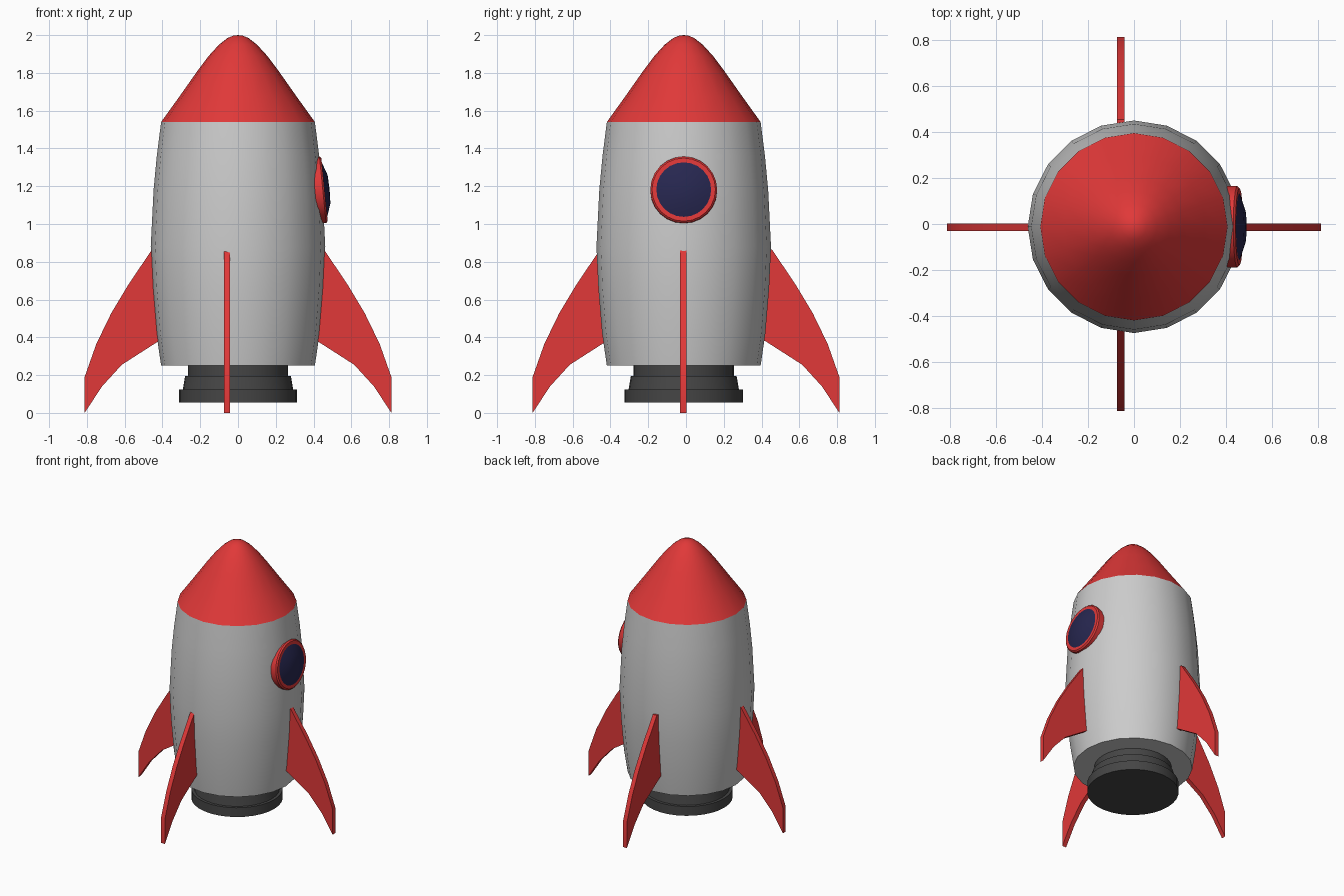
import bpy, bmesh
from math import cos, sin, pi, atan
from mathutils import Matrix

if "Cube" in bpy.data.objects:
    bpy.data.objects.remove(bpy.data.objects["Cube"])

CY = -0.012  # hull axis offset in y


def material(name, rgb):
    m = bpy.data.materials.new(name)
    m.diffuse_color = (*rgb, 1)
    m.use_nodes = True
    m.node_tree.nodes["Principled BSDF"].inputs["Base Color"].default_value = m.diffuse_color
    return m


RED = material("red", (0.75, 0.04, 0.04))
BLACK = material("charcoal", (0.06, 0.06, 0.06))
NAVY = material("navy", (0.02, 0.02, 0.08))


def finish(name, bm, mat=None, matrix=Matrix(), angle=30):
    bmesh.ops.remove_doubles(bm, verts=bm.verts, dist=1e-5)
    bmesh.ops.recalc_face_normals(bm, faces=bm.faces)
    me = bpy.data.meshes.new(name)
    bm.to_mesh(me)
    bm.free()
    ob = bpy.data.objects.new(name, me)
    bpy.context.collection.objects.link(ob)
    ob.matrix_world = matrix
    if mat:
        me.materials.append(mat)
    bpy.ops.object.select_all(action='DESELECT')
    ob.select_set(True)
    bpy.context.view_layer.objects.active = ob
    bpy.ops.object.shade_smooth_by_angle(angle=angle * pi / 180)
    return ob


def lathe(name, profile, n, mat=None, matrix=Matrix.Translation((0, CY, 0))):
    """Spin (radius, height) points about z."""
    bm = bmesh.new()
    rings = []
    for r, z in profile:
        if r == 0:
            rings.append([bm.verts.new((0, 0, z))] * n)
        else:
            rings.append([bm.verts.new((r * cos(2 * pi * i / n), r * sin(2 * pi * i / n), z))
                          for i in range(n)])
    for a, b in zip(rings, rings[1:]):
        for i in range(n):
            j = (i + 1) % n
            quad = list(dict.fromkeys((a[i], a[j], b[j], b[i])))
            bm.faces.new(quad)
    return finish(name, bm, mat, matrix)


# Hull and nose
lathe("hull", [(0, 0.25), (0.407, 0.25), (0.432, 0.42), (0.452, 0.66), (0.462, 0.88),
               (0.447, 1.18), (0.43, 1.36), (0.407, 1.54), (0, 1.54)], 20)
lathe("nose_cone", [(0.407, 1.54), (0.31, 1.675), (0.215, 1.81), (0.155, 1.89),
                    (0.1, 1.95), (0.055, 1.985), (0.025, 1.997), (0, 2.0)], 20, RED)

# Stepped engine nozzle
lathe("engine_nozzle", [(0, 0.055), (0.313, 0.055), (0.313, 0.125), (0.292, 0.125),
                        (0.28, 0.195), (0.265, 0.195), (0.265, 0.26)], 32, BLACK)

# Porthole, tilted to follow the hull
tilt = Matrix.Translation((0.437, CY, 1.18)) @ Matrix.Rotation(pi / 2 - atan(0.1), 4, 'Y')
lathe("porthole_frame", [(0.145, -0.03), (0.177, -0.03), (0.177, 0.012), (0.168, 0.021),
                         (0.145, 0.021), (0.145, -0.03)], 24, RED, tilt)
lathe("porthole_glass", [(0.145, 0.021), (0.075, 0.045), (0, 0.048)], 24, NAVY, tilt)

# Four swept fins: outline in (distance from axis, z), extruded to thickness
FIN = [(0.40, 0.88), (0.455, 0.865), (0.58, 0.68), (0.67, 0.53), (0.75, 0.365), (0.812, 0.19),
       (0.812, 0.0), (0.72, 0.14), (0.615, 0.255), (0.42, 0.38), (0.38, 0.40)]
FIN[0] = (0.38, 0.865)
T = 0.033
for name, turn, x, y in (("fin_right", 0, 0, -0.014), ("fin_back", 1, -0.058, 0),
                         ("fin_left", 2, 0, -0.014), ("fin_front", 3, -0.058, 0)):
    bm = bmesh.new()
    face = bm.faces.new([bm.verts.new((r, -T / 2, z)) for r, z in FIN])
    ext = bmesh.ops.extrude_face_region(bm, geom=[face])
    bmesh.ops.translate(bm, vec=(0, T, 0),
                        verts=[v for v in ext["geom"] if isinstance(v, bmesh.types.BMVert)])
    finish(name, bm, RED,
           Matrix.Translation((x, y, 0)) @ Matrix.Rotation(turn * pi / 2, 4, 'Z'))
